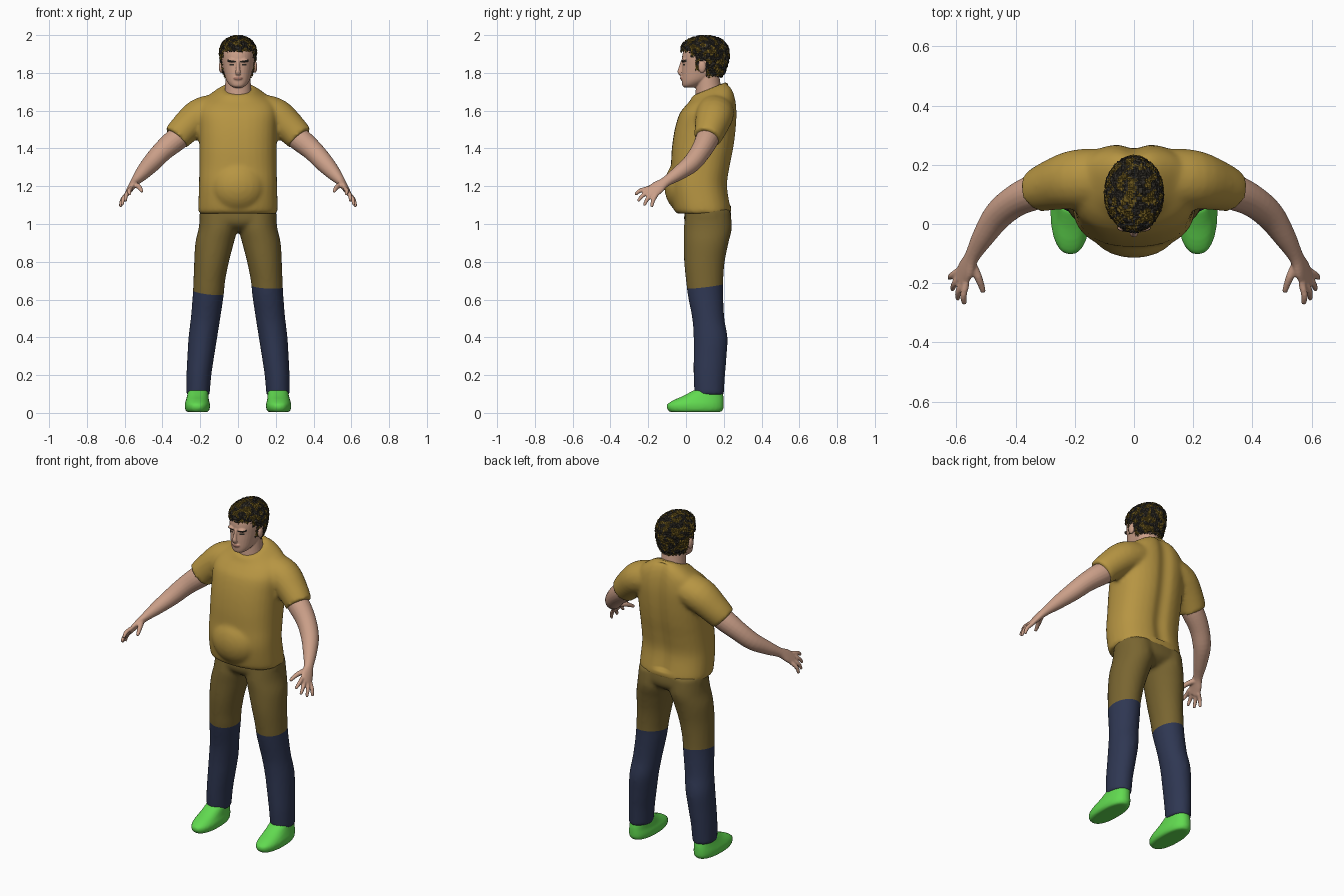
import bpy, bmesh, math, random
from mathutils import Vector, noise

if "Cube" in bpy.data.objects:
    bpy.data.objects.remove(bpy.data.objects["Cube"])

random.seed(4)


def material(name, rgb):
    m = bpy.data.materials.new(name)
    m.diffuse_color = (*rgb, 1)
    m.use_nodes = True
    m.node_tree.nodes["Principled BSDF"].inputs["Base Color"].default_value = m.diffuse_color
    return m


SKIN = material("skin", (0.60, 0.35, 0.25))
LIP = material("lip", (0.42, 0.20, 0.15))
SHIRT = material("mustard shirt", (0.47, 0.30, 0.055))
OLIVE = material("olive trouser", (0.19, 0.13, 0.03))
NAVY = material("navy trouser", (0.028, 0.038, 0.085))
GREEN = material("green shoe", (0.12, 0.70, 0.08))
HAIR = material("brown hair", (0.14, 0.09, 0.012))
DARK = material("charcoal hair", (0.03, 0.026, 0.02))


def spline(rows, n=4):
    """Catmull-Rom through rows of numbers."""
    out = []
    for i in range(len(rows) - 1):
        a, b, c, d = (rows[min(max(i + k, 0), len(rows) - 1)] for k in (-1, 0, 1, 2))
        for j in range(n):
            t = j / n
            out.append([0.5 * (2 * q + (r - p) * t + (2 * p - 5 * q + 4 * r - s) * t * t
                               + (3 * q - p - 3 * r + s) * t ** 3)
                        for p, q, r, s in zip(a, b, c, d)])
    return out + [list(rows[-1])]


def skin_rings(bm, rings):
    loops = [[bm.verts.new(p) for p in ring] for ring in rings]
    n = len(loops[0])
    faces = [bm.faces.new((a[i], a[(i + 1) % n], b[(i + 1) % n], b[i]))
             for a, b in zip(loops, loops[1:]) for i in range(n)]
    faces += [bm.faces.new(loops[0][::-1]), bm.faces.new(loops[-1])]
    bmesh.ops.recalc_face_normals(bm, faces=faces)


def stack(bm, rows, s=1, power=2.0, seg=32):
    """Level rings: z, centre x, half width, front y, back y, tilt."""
    rings = []
    for z, cx, hw, yf, yb, tilt in spline(rows):
        ring = []
        for k in range(seg):
            a = 2 * math.pi * k / seg
            c, d = math.cos(a), math.sin(a)
            u = math.copysign(abs(c) ** (2 / power), c)
            v = math.copysign(abs(d) ** (2 / power), d) * (yb - yf) / 2
            ring.append((s * (cx + u * hw), (yf + yb) / 2 + v, z + tilt * v))
        rings.append(ring)
    skin_rings(bm, rings)


def tube(bm, rows, s=1, side=(0, 1, 0), seg=20, n=4):
    """Rings along a path: x, y, z, radius along side, other radius."""
    rows = spline(rows, n)
    pts = [Vector(r[:3]) for r in rows]
    rings = []
    for i, r in enumerate(rows):
        t = (pts[min(i + 1, len(pts) - 1)] - pts[max(i - 1, 0)]).normalized()
        u = Vector(side)
        u = (u - t * u.dot(t)).normalized()
        v = t.cross(u)
        ring = []
        for k in range(seg):
            a = 2 * math.pi * k / seg
            p = pts[i] + u * r[3] * math.cos(a) + v * r[4] * math.sin(a)
            ring.append((s * p.x, p.y, p.z))
        rings.append(ring)
    skin_rings(bm, rings)


def ball(bm, centre, radii):
    vs = bmesh.ops.create_uvsphere(bm, u_segments=24, v_segments=16, radius=1)["verts"]
    for v in vs:
        v.co = Vector(centre) + Vector(v.co[i] * radii[i] for i in range(3))


def finish(bm, name, mats, voxel, relax):
    """Fuse overlapping forms into one smooth skin."""
    me = bpy.data.meshes.new(name)
    bm.to_mesh(me)
    bm.free()
    ob = bpy.data.objects.new(name, me)
    bpy.context.collection.objects.link(ob)
    m = ob.modifiers.new("fuse", 'REMESH')
    m.mode, m.voxel_size = 'VOXEL', voxel
    m = ob.modifiers.new("relax", 'SMOOTH')
    m.factor, m.iterations = 0.5, relax
    dg = bpy.context.evaluated_depsgraph_get()
    fused = bpy.data.meshes.new_from_object(ob.evaluated_get(dg))
    ob.modifiers.clear()
    ob.data = fused
    fused.materials.clear()
    for mat in mats:
        fused.materials.append(mat)
    for p in fused.polygons:
        p.use_smooth, p.material_index = True, 0
    return ob


# Shirt: torso, belly and sleeves
bm = bmesh.new()
stack(bm, [(1.055, 0, .205, -.045, .235, 0), (1.08, 0, .21, -.065, .24, 0),
           (1.2, 0, .207, -.085, .222, 0), (1.3, 0, .205, -.08, .235, 0),
           (1.4, 0, .205, -.075, .255, 0), (1.5, 0, .207, -.06, .268, 0),
           (1.59, 0, .21, -.035, .272, .05), (1.65, 0, .185, -.005, .262, .2),
           (1.69, 0, .13, .02, .24, .35), (1.715, 0, .085, .035, .21, .4)], power=2.4)
ball(bm, (0, -.01, 1.2), (.15, .105, .14))
for s in (1, -1):
    tube(bm, [(.11, .155, 1.60, .10, .09), (.2, .15, 1.572, .10, .094),
              (.28, .13, 1.505, .085, .083), (.327, .112, 1.455, .073, .076)], s)
shirt = finish(bm, "shirt", [SHIRT], .011, 5)
for v in shirt.data.vertices:  # spine groove
    if v.co.y > .17 and 1.1 < v.co.z < 1.74:
        v.co.y -= .016 * math.exp(-(v.co.x / .04) ** 2)

# Trousers: two legs and a pelvis, with lower legs cut at the colour change
bm = bmesh.new()
for s in (1, -1):
    stack(bm, [(1.07, .1, .1, .0, .235, 0), (.98, .105, .103, -.012, .243, 0),
               (.9, .124, .102, -.012, .225, 0), (.8, .14, .092, -.01, .205, 0),
               (.7, .152, .084, .0, .197, 0), (.62, .158, .082, .01, .197, 0),
               (.5, .172, .078, .033, .203, 0), (.4, .186, .076, .04, .22, 0),
               (.3, .197, .071, .04, .215, 0), (.2, .207, .066, .04, .207, 0),
               (.095, .212, .062, .045, .2, 0)], s)
stack(bm, [(1.08, 0, .2, -.005, .235, 0), (1.02, 0, .2, -.01, .24, 0),
           (.985, 0, .13, .01, .22, 0), (.96, 0, .06, .05, .18, 0)], power=2.4)
trousers = finish(bm, "trousers", [OLIVE, NAVY], .011, 4)
bm = bmesh.new()
bm.from_mesh(trousers.data)
cuts = {1: (Vector((.15, .1, .67)), Vector((.06, -.12, 1))),
        -1: (Vector((-.15, .1, .637)), Vector((.12, -.12, 1)))}
for s, (co, no) in cuts.items():
    faces = [f for f in bm.faces if s * f.calc_center_median().x > 0]
    edges = {e for f in faces for e in f.edges}
    verts = {v for f in faces for v in f.verts}
    bmesh.ops.bisect_plane(bm, geom=faces + list(edges) + list(verts), plane_co=co, plane_no=no)
for f in bm.faces:
    c = f.calc_center_median()
    co, no = cuts[1 if c.x > 0 else -1]
    f.material_index = int((c - co).dot(no) < 0)
bm.to_mesh(trousers.data)
bm.free()

# Shoes
for s, label in ((1, "left"), (-1, "right")):
    bm = bmesh.new()
    stack(bm, [(.004, .215, .056, -.085, .185, 0), (.02, .215, .065, -.1, .198, 0),
               (.045, .215, .067, -.1, .2, 0), (.068, .215, .061, -.065, .2, 0),
               (.09, .213, .057, -.015, .198, 0), (.12, .211, .053, .04, .192, 0)], s, 2.3)
    finish(bm, label + "_shoe", [GREEN], .009, 3)

# Arms with palm, fingers and thumb
across = Vector((.05, .09, -.07))
for s, label in ((1, "left"), (-1, "right")):
    bm = bmesh.new()
    tube(bm, [(.25, .135, 1.505, .06, .06), (.33, .11, 1.445, .061, .062),
              (.4, .078, 1.385, .054, .055), (.46, .028, 1.32, .049, .049),
              (.51, -.045, 1.265, .038, .037), (.547, -.11, 1.222, .028, .023),
              (.567, -.152, 1.192, .039, .018), (.586, -.19, 1.16, .037, .013)],
         s, across)
    tips = [(.573, -.27, 1.155), (.596, -.255, 1.12), (.614, -.222, 1.098), (.623, -.182, 1.09)]
    for k, tip in enumerate(tips):
        root = Vector((.578, -.178, 1.172)) + across * (k - 1.5) * .16
        tip = Vector(tip)
        mid = root.lerp(tip, .55) + Vector((.006, -.003, .007))
        tube(bm, [(*root, .012, .012), (*mid, .0115, .0115), (*tip, .008, .008)], s, across, 10)
    tube(bm, [(.55, -.13, 1.208, .016, .016), (.526, -.18, 1.198, .014, .014),
              (.508, -.23, 1.172, .009, .009)], s, across, 10)
    finish(bm, label + "_arm", [SKIN], .0055, 2)

# Head, neck, nose and ears
bm = bmesh.new()
stack(bm, [(1.65, 0, .078, .045, .2, .3), (1.71, 0, .07, .05, .185, .3),
           (1.78, 0, .066, .055, .175, .3)])
stack(bm, [(1.722, 0, .022, -.006, .05, 0), (1.735, 0, .043, -.018, .09, .1),
           (1.762, 0, .062, -.022, .14, .1), (1.80, 0, .074, -.022, .18, 0),
           (1.84, 0, .082, -.02, .2, 0), (1.88, 0, .086, -.021, .21, 0),
           (1.92, 0, .084, -.012, .208, 0), (1.96, 0, .066, .015, .19, 0),
           (1.982, 0, .03, .06, .14, 0)], power=2.2)
tube(bm, [(0, -.018, 1.865, .009, .009), (0, -.027, 1.83, .009, .011),
          (0, -.033, 1.805, .014, .012), (0, -.022, 1.79, .012, .009)], side=(1, 0, 0))
ball(bm, (0, -.02, 1.772), (.024, .012, .011))
for s in (1, -1):
    ball(bm, (s * .09, .085, 1.832), (.012, .021, .032))
    ball(bm, (s * .032, -.012, 1.866), (.026, .014, .009))
head = finish(bm, "head", [SKIN, DARK, LIP], .004, 3)
for p in head.data.polygons:  # brows, eyes and lips
    x, y, z = abs(p.center.x), p.center.y, p.center.z
    if y < .03:
        brow = .012 < x < .056 and abs(z - 1.861 - .15 * (x - .03)) < .005
        eye = ((x - .033) / .014) ** 2 + ((z - 1.842) / .0055) ** 2 < 1
        lip = (x / .026) ** 2 + ((z - 1.772) / .008) ** 2 < 1
        p.material_index = 1 if brow or eye else 2 if lip else 0

# Hair: shell trimmed along the hairline, ruffled and patched in two tones
bm = bmesh.new()
stack(bm, [(1.765, 0, .066, .0, .18, 0), (1.80, 0, .083, -.01, .205, 0),
           (1.84, 0, .092, -.015, .22, 0), (1.88, 0, .097, -.024, .229, 0),
           (1.92, 0, .098, -.028, .228, 0), (1.955, 0, .086, -.02, .212, 0),
           (1.982, 0, .058, .02, .18, 0), (1.997, 0, .02, .07, .13, 0)])
hair = finish(bm, "hair", [HAIR, DARK], .006, 1)
bm = bmesh.new()
bm.from_mesh(hair.data)


def hairline(y):
    return 1.912 if y < .025 else 1.885 if y < .05 else 1.81 if y < .07 else 1.865 if y < .105 else 1.78


bmesh.ops.delete(bm, geom=[f for f in bm.faces if f.calc_center_median().z
                           < hairline(f.calc_center_median().y) + random.uniform(-.006, .006)],
                 context='FACES')
bm.normal_update()
moves = [(v, v.normal * random.uniform(-.004, .005)) for v in bm.verts]
for v, d in moves:
    v.co += d
for f in bm.faces:
    f.smooth = False
    f.material_index = int(noise.noise(f.calc_center_median() * 38) + random.uniform(-.12, .12) > 0)
bm.to_mesh(hair.data)
bm.free()
